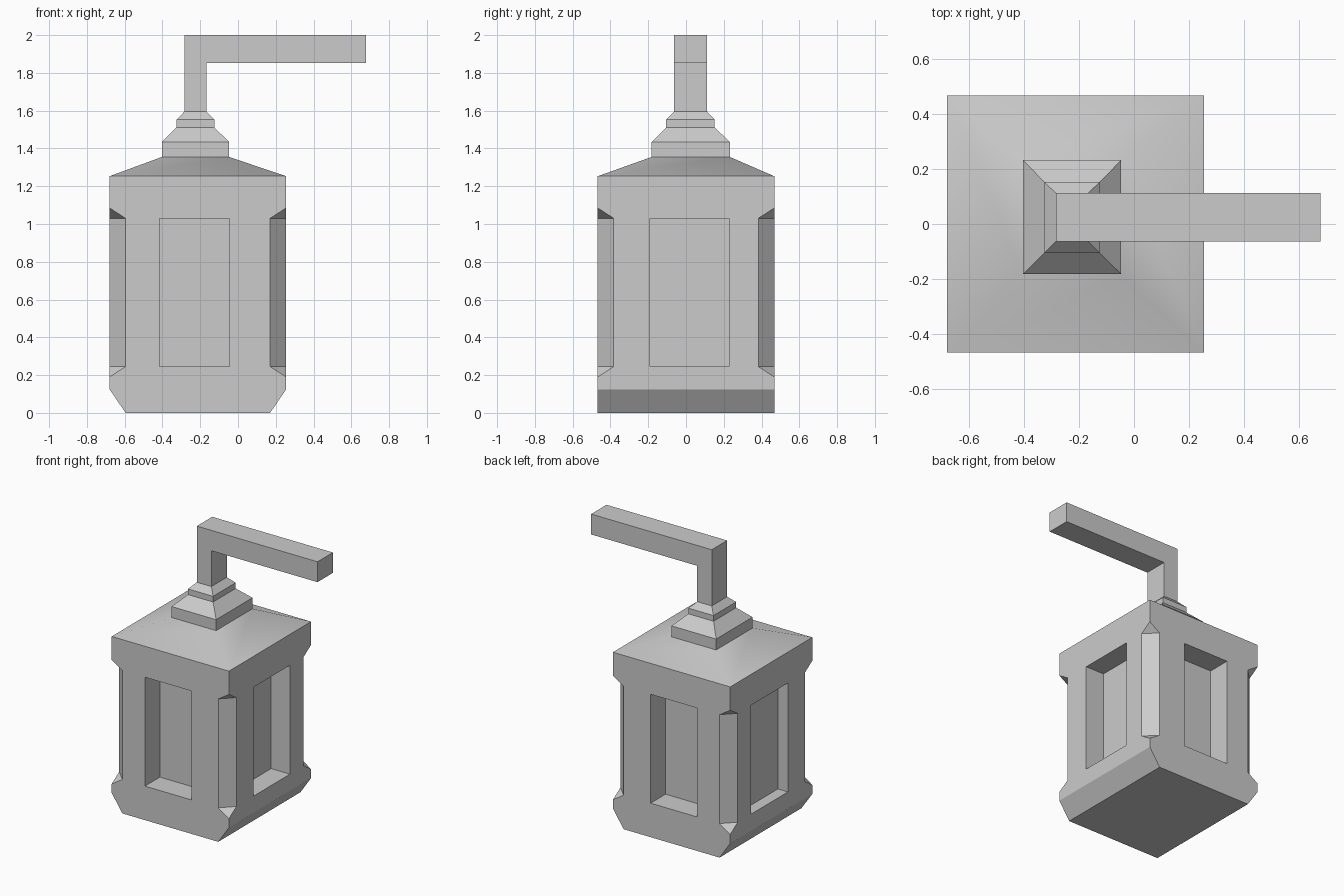
import bpy, bmesh
from math import radians

if "Cube" in bpy.data.objects:
    bpy.data.objects.remove(bpy.data.objects["Cube"])

X0, X1, Y = -0.68, 0.255, 0.4675      # lantern housing footprint
CX = (X0 + X1) / 2


def finish(name, bm):
    bmesh.ops.recalc_face_normals(bm, faces=bm.faces)
    me = bpy.data.meshes.new(name)
    bm.to_mesh(me)
    bm.free()
    ob = bpy.data.objects.new(name, me)
    bpy.context.collection.objects.link(ob)
    return ob


def extrude_y(name, profile, y0, y1, open_edge=None):
    """Extrude an x,z profile along y; open_edge leaves one hidden side out."""
    bm = bmesh.new()
    a = [bm.verts.new((x, y0, z)) for x, z in profile]
    b = [bm.verts.new((x, y1, z)) for x, z in profile]
    bm.faces.new(a)
    bm.faces.new(b[::-1])
    n = len(profile)
    for i in range(n):
        if i != open_edge:
            j = (i + 1) % n
            bm.faces.new((a[i], b[i], b[j], a[j]))
    return finish(name, bm)


def loft(name, rings):
    """Stack of rectangles (x0, x1, y0, y1, z) joined by side faces."""
    bm = bmesh.new()
    loops = [[bm.verts.new(p) for p in ((x0, y0, z), (x1, y0, z), (x1, y1, z), (x0, y1, z))]
             for x0, x1, y0, y1, z in rings]
    for lo, hi in zip(loops, loops[1:]):
        for i in range(4):
            j = (i + 1) % 4
            bm.faces.new((lo[i], lo[j], hi[j], hi[i]))
    return finish(name, bm)


def hull(bm, points):
    bmesh.ops.convex_hull(bm, input=[bm.verts.new(p) for p in points])


def box(bm, x0, x1, y0, y1, z0, z1):
    hull(bm, [(x, y, z) for x in (x0, x1) for y in (y0, y1) for z in (z0, z1)])


# housing block, chamfered along its two lower side edges
c = 0.085
body = extrude_y("lantern_housing",
                 [(X0 + c, 0), (X1 - c, 0), (X1, 0.125), (X1, 1.253), (X0, 1.253), (X0, 0.125)],
                 -Y, Y)

# cutters: stopped corner chamfers and four window recesses
cut = bmesh.new()
e, rise = 0.05, 0.055
tip = rise * (1 + 2 * e / c)
zb, zt = 0.245, 1.03
for sx in (-1, 1):
    for sy in (-1, 1):
        pts = []
        for dx, dy, out in ((-c - e, e, 0), (e, -c - e, 0), (e, e, tip)):
            x, y = CX + sx * ((X1 - X0) / 2 + dx), sy * (Y + dy)
            pts += [(x, y, zb - out), (x, y, zt + out)]
        hull(cut, pts)
box(cut, -0.415, -0.045, -Y - 0.1, -Y + 0.17, zb, zt)
box(cut, -0.415, -0.045, Y - 0.17, Y + 0.1, zb, zt)
box(cut, X1 - 0.15, X1 + 0.1, -0.19, 0.228, zb, zt)
box(cut, X0 - 0.1, X0 + 0.08, -0.19, 0.228, zb, zt)
cutter = finish("housing_cutter", cut)
mod = body.modifiers.new("cuts", "BOOLEAN")
mod.object, mod.operation, mod.solver = cutter, "DIFFERENCE", "EXACT"

# apply the cuts and drop the top hidden beneath the roof
bpy.context.view_layer.update()
bm = bmesh.new()
bm.from_object(body, bpy.context.evaluated_depsgraph_get())
bmesh.ops.delete(bm, geom=[f for f in bm.faces if f.calc_center_median().z > 1.25], context="FACES")
body.modifiers.clear()
bm.to_mesh(body.data)
bm.free()
bpy.data.objects.remove(cutter)

# roof with stepped cap
roof = loft("roof_and_cap", [
    (X0, X1, -Y, Y, 1.253),
    (-0.403, -0.047, -0.182, 0.232, 1.355),
    (-0.403, -0.047, -0.182, 0.232, 1.434),
    (-0.326, -0.125, -0.105, 0.152, 1.511),
    (-0.326, -0.125, -0.105, 0.152, 1.552),
    (-0.284, -0.168, -0.063, 0.112, 1.595)])
bpy.ops.object.select_all(action="DESELECT")
roof.select_set(True)
bpy.context.view_layer.objects.active = roof
bpy.ops.object.shade_smooth_by_angle(angle=radians(32))

# bent hanging arm
extrude_y("hanging_arm",
          [(-0.284, 1.595), (-0.168, 1.595), (-0.168, 1.853), (0.678, 1.853), (0.678, 2.0), (-0.284, 2.0)],
          -0.063, 0.112, open_edge=0)
